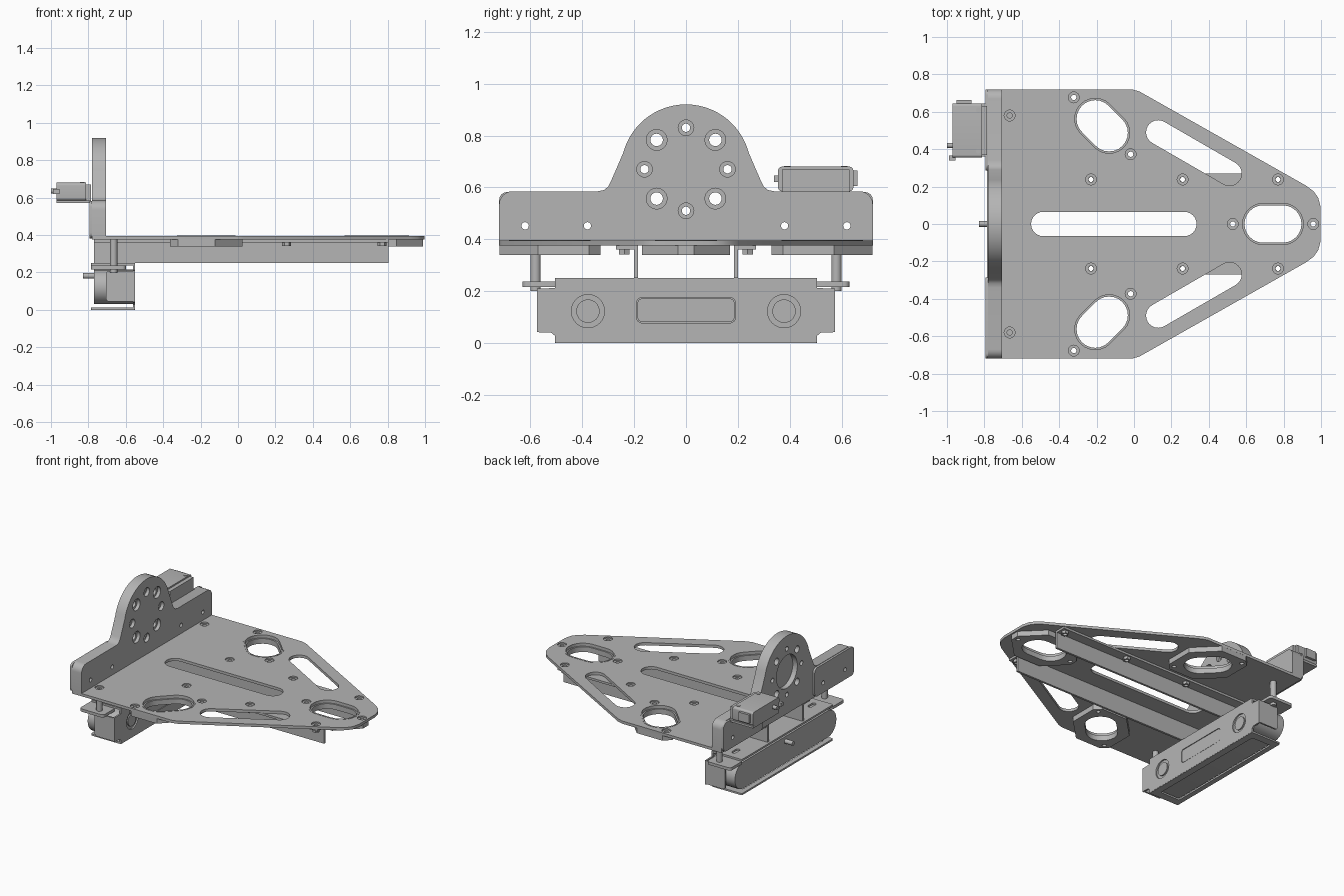
import bpy, bmesh, math
from mathutils import Matrix

cube = bpy.data.objects.get("Cube")
if cube:
    bpy.data.objects.remove(cube, do_unlink=True)

grey = bpy.data.materials.new("metal grey")
grey.use_nodes = True
GREY = (0.46, 0.46, 0.46, 1)
grey.diffuse_color = GREY
grey.node_tree.nodes["Principled BSDF"].inputs["Base Color"].default_value = GREY

# Local profile axes for extruding along x, y or z
AXES = {
    "x": Matrix(((0, 0, 1, 0), (1, 0, 0, 0), (0, 1, 0, 0), (0, 0, 0, 1))),
    "y": Matrix(((1, 0, 0, 0), (0, 0, -1, 0), (0, 1, 0, 0), (0, 0, 0, 1))),
    "z": Matrix.Identity(4),
}
parts = []


def circle(u, v, r, n=24):
    return [(u + r * math.cos(math.tau * i / n), v + r * math.sin(math.tau * i / n)) for i in range(n)]


def stadium(u, v, length, width, angle=0, n=12):
    r, h = width / 2, (length - width) / 2
    pts = []
    for side in (0, math.pi):
        for i in range(n + 1):
            a = side - math.pi / 2 + math.pi * i / n
            pts.append((r * math.cos(a) + (h if side == 0 else -h), r * math.sin(a)))
    return turn(pts, u, v, angle)


def turn(pts, u, v, angle):
    c, s = math.cos(angle), math.sin(angle)
    return [(u + p * c - q * s, v + p * s + q * c) for p, q in pts]


def rect(u0, u1, v0, v1, r=0.0):
    if r == 0:
        return [(u0, v0), (u1, v0), (u1, v1), (u0, v1)]
    pts = []
    for k, (u, v) in enumerate(((u1 - r, v1 - r), (u0 + r, v1 - r), (u0 + r, v0 + r), (u1 - r, v0 + r))):
        for i in range(7):
            a = math.pi / 2 * (k + i / 6)
            pts.append((u + r * math.cos(a), v + r * math.sin(a)))
    return pts


def mirrored(half):
    return half + [(-u, v) for u, v in reversed(half)]


def slab(name, axis, lo, hi, outline, holes=()):
    """Extrude a flat outline with holes along an axis."""
    curve = bpy.data.curves.new(name, "CURVE")
    curve.dimensions = "2D"
    curve.fill_mode = "BOTH"
    curve.extrude = (hi - lo) / 2
    for loop in [outline, *holes]:
        spline = curve.splines.new("POLY")
        spline.points.add(len(loop) - 1)
        for point, (u, v) in zip(spline.points, loop):
            point.co = (u, v, 0, 1)
        spline.use_cyclic_u = True
    temp = bpy.data.objects.new(name + "_curve", curve)
    bpy.context.collection.objects.link(temp)
    graph = bpy.context.evaluated_depsgraph_get()
    mesh = bpy.data.meshes.new_from_object(temp.evaluated_get(graph))
    bpy.data.objects.remove(temp, do_unlink=True)
    bm = bmesh.new()
    bm.from_mesh(mesh)
    bmesh.ops.remove_doubles(bm, verts=bm.verts, dist=1e-5)
    middle = (lo + hi) / 2 * (-1 if axis == "y" else 1)
    bm.transform(AXES[axis] @ Matrix.Translation((0, 0, middle)))
    bmesh.ops.recalc_face_normals(bm, faces=bm.faces)
    bm.to_mesh(mesh)
    bm.free()
    mesh.name = name
    mesh.materials.clear()
    mesh.materials.append(grey)
    obj = bpy.data.objects.new(name, mesh)
    bpy.context.collection.objects.link(obj)
    parts.append(obj)
    return obj


def box(name, x0, x1, y0, y1, z0, z1):
    return slab(name, "z", z0, z1, rect(x0, x1, y0, y1))


# Base plate: upper layer has wide screw seats, lower layer the narrow holes
Q = math.pi / 4
PADS = [("tip", 0.743, 0, 0), ("left", -0.17, 0.525, -Q), ("right", -0.17, -0.525, Q)]
pad_screws = [p for _, u, v, a in PADS for p in turn([(-0.215, 0), (0.215, 0)], u, v, a)]
rail_screws = [(x, s * 0.238) for x in (-0.23, 0.26, 0.77) for s in (1, -1)]
post_screws = [(-0.665, s * 0.58) for s in (1, -1)]
screws = pad_screws + rail_screws + post_screws
edge = [(-0.78, 0.72), (-0.01, 0.72), (0.03, 0.708), (0.92, 0.205), (0.96, 0.175), (0.985, 0.14), (0.998, 0.09)]
plate = edge + [(x, -y) for x, y in reversed(edge)]
openings = [stadium(u, v, 0.345, 0.24, a) for _, u, v, a in PADS]
openings.append(stadium(-0.108, 0, 0.885, 0.13))
for s in (1, -1):
    openings.append(stadium(0.32, s * 0.38, 0.57, 0.13, -s * math.pi / 6))
slab("plate_lower", "z", 0.376, 0.386, plate, openings + [circle(x, y, 0.014) for x, y in screws])
slab("plate_upper", "z", 0.386, 0.395, plate, openings + [circle(x, y, 0.029) for x, y in screws])

# Octagonal pads below the three oval openings, with thin rims above
pad_half = [(0.245, 0.03), (0.105, 0.17), (-0.105, 0.17), (-0.245, 0.03)]
pad = pad_half + [(x, -y) for x, y in reversed(pad_half)]
for name, u, v, a in PADS:
    holes = [circle(x, y, 0.014) for x, y in turn([(-0.215, 0), (0.215, 0)], u, v, a)]
    slab(name + "_pad", "z", 0.34, 0.376, turn(pad, u, v, a), holes + [stadium(u, v, 0.305, 0.2, a)])
    slab(name + "_rim", "z", 0.376, 0.397, stadium(u, v, 0.345, 0.24, a), [stadium(u, v, 0.325, 0.22, a)])

# Angle rails under the plate
for s, name in ((1, "left"), (-1, "right")):
    y0, y1, y2 = sorted((s * 0.185, s * 0.2)) + [s * 0.27]
    box(name + "_rail_web", -0.77, 0.805, y0, y1, 0.25, 0.376)
    inner = s * 0.2
    slab(name + "_rail_flange", "z", 0.361, 0.376, rect(-0.77, 0.805, min(inner, y2), max(inner, y2)),
         [circle(x, y, 0.013) for x, y in rail_screws if y * s > 0])
for x, y in rail_screws:
    slab("rail_nut", "z", 0.342, 0.361, circle(x, y, 0.024, 6), [circle(x, y, 0.013)])

# Upright plate: front layer with wide seats, middle web, back layer with bore
arc = [(0.25 * math.cos(math.radians(a)), 0.67 + 0.25 * math.sin(math.radians(a))) for a in range(90, 14, -5)]
corner = [(0.67 + 0.05 * math.sin(math.radians(a)), 0.535 + 0.05 * math.cos(math.radians(a))) for a in range(0, 91, 15)]
half = arc + [(0.291, 0.62), (0.30, 0.603), (0.316, 0.59), (0.34, 0.585)] + corner + [(0.72, 0.395)]
upright = mirrored(half)
small = [circle(y, 0.452, 0.014) for y in (-0.62, -0.38, 0.38, 0.62)]
ring = [(0.16 * math.cos(i * Q), 0.67 + 0.16 * math.sin(i * Q), i % 2) for i in range(8)]
narrow = [circle(y, z, 0.024 if big else 0.016) for y, z, big in ring]
wide = [circle(y, z, 0.04 if big else 0.03) for y, z, big in ring]
slab("upright_front", "x", -0.728, -0.705, upright, small + wide)
slab("upright_web", "x", -0.745, -0.728, upright, small + narrow)
slab("upright_back", "x", -0.78, -0.745, upright, small + narrow + [circle(0, 0.67, 0.115, 48)])

# Folded flanges behind the upright
for s, name in ((1, "left"), (-1, "right")):
    a, b = sorted((s * 0.285, s * 0.72))
    slab(name + "_flange", "x", -0.795, -0.78, rect(a, b, 0.382, 0.582, 0.03),
         [circle(s * y, 0.452, 0.014) for y in (0.38, 0.62)])

# Small actuator on its shelf
box("actuator_shelf", -0.97, -0.785, 0.36, 0.645, 0.57, 0.585)
slab("actuator_body", "x", -0.97, -0.812, rect(0.355, 0.645, 0.585, 0.68, 0.015))
box("actuator_back", -0.812, -0.785, 0.37, 0.63, 0.585, 0.67)
box("actuator_plug", -0.95, -0.87, 0.645, 0.662, 0.605, 0.665)
box("actuator_cable_stub", -0.99, -0.955, 0.34, 0.365, 0.62, 0.645)
slab("actuator_shaft", "x", -1.0, -0.97, circle(0.42, 0.635, 0.013))
for y in (0.39, 0.61):
    slab("actuator_screw", "z", 0.68, 0.683, circle(-0.833, y, 0.013))

# Sensor body with rounded ends and rear pin
slab("sensor_body", "x", -0.77, -0.561, stadium(0, 0.123, 1.12, 0.185))
slab("sensor_pin", "x", -0.83, -0.77, circle(0, 0.182, 0.015))

# Sensor bracket: face plate, top and bottom flanges, side tabs
face_half = [(0.505, 0.25), (0.505, 0.212), (0.575, 0.21), (0.575, 0.042), (0.52, 0.04), (0.505, 0.028), (0.505, 0.003)]
windows = [rect(-0.19, 0.19, 0.078, 0.175, 0.02)]
windows += [circle(s * 0.378, 0.123, 0.064, 32) for s in (1, -1)]
slab("bracket_face", "x", -0.562, -0.551, mirrored(face_half), windows)
slab("bracket_window", "x", -0.562, -0.553, rect(-0.187, 0.187, 0.081, 0.172, 0.019))
slab("bracket_bottom", "z", 0.0, 0.012, rect(-0.785, -0.552, -0.505, 0.505, 0.01),
     [rect(-0.75, -0.6, -0.45, 0.45, 0.01)])
slots = [stadium(-0.68, y, 0.07, 0.03, math.pi / 2) for y in (-0.42, 0.42)]
slab("bracket_top", "z", 0.237, 0.25, rect(-0.785, -0.552, -0.505, 0.505, 0.01), slots)
for s, name in ((1, "left"), (-1, "right")):
    a, b = sorted((s * 0.564, s * 0.575))
    slab(name + "_side_tab", "y", a, b, rect(-0.705, -0.552, 0.045, 0.207, 0.015))
    a, b = sorted((s * 0.49, s * 0.63))
    slab(name + "_mount_tab", "z", 0.217, 0.237, rect(-0.785, -0.6, a, b, 0.02))
    slab(name + "_post", "z", 0.2, 0.376, circle(-0.665, s * 0.58, 0.02))
    slab(name + "_lens", "x", -0.562, -0.553, circle(s * 0.378, 0.123, 0.045, 32))

# Smooth the round walls, keep the edges sharp
bpy.ops.object.select_all(action="DESELECT")
for obj in parts:
    obj.select_set(True)
bpy.context.view_layer.objects.active = parts[0]
bpy.ops.object.shade_smooth_by_angle(angle=math.radians(30))
